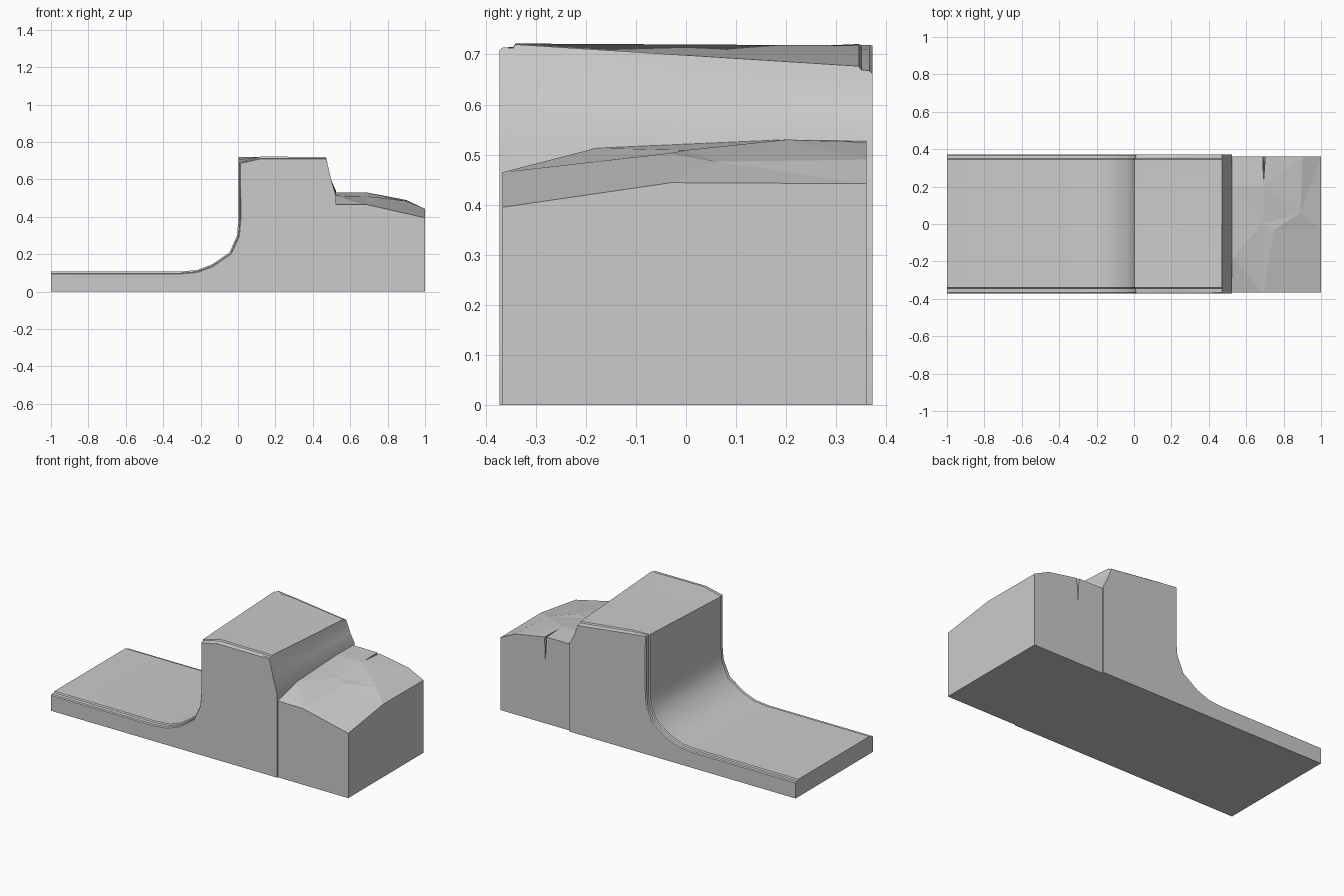
import bpy
import bmesh
from mathutils import Vector

if "Cube" in bpy.data.objects:
    bpy.data.objects.remove(bpy.data.objects["Cube"], do_unlink=True)

GREY = (0.6, 0.6, 0.6, 1.0)
grey = bpy.data.materials.new("plain grey")
grey.use_nodes = True
grey.diffuse_color = GREY
grey.node_tree.nodes["Principled BSDF"].inputs["Base Color"].default_value = GREY


def make_object(name, bm):
    bmesh.ops.recalc_face_normals(bm, faces=bm.faces)
    mesh = bpy.data.meshes.new(name)
    bm.to_mesh(mesh)
    bm.free()
    mesh.materials.append(grey)
    obj = bpy.data.objects.new(name, mesh)
    bpy.context.collection.objects.link(obj)
    return obj


# Ramp body: one profile lofted front to back, with a twisting top
# and a narrow lowered rim along both long edges
HALF = 0.372


def profile(y, inset):
    t = (y + HALF) / (2 * HALF)

    def mix(front, back):
        return front + (back - front) * t

    upper = [(-1, 0.107), (-0.31, 0.107), (-0.22, 0.115), (-0.14, 0.145),
             (-0.045, 0.21), (-0.005, 0.3), (0.002, 0.385),
             (0.002, mix(0.69, 0.722)), (0.12, mix(0.722, 0.718)),
             (0.47, mix(0.722, 0.675))]
    pts = [Vector(p) for p in upper]
    rim = []
    for i, p in enumerate(pts):
        a, b = pts[max(i - 1, 0)], pts[min(i + 1, len(pts) - 1)]
        along = (b - a).normalized()
        rim.append(p + Vector((along.y, -along.x)) * inset)
    rim[-1].x = 0.47
    slope = [(0.477, mix(0.69, 0.645)), (0.498, mix(0.6, 0.59)),
             (0.525, mix(0.505, 0.54)), (0.525, 0)]
    return [(-1, 0)] + [tuple(p) for p in rim] + slope


bm = bmesh.new()
rings = []
for y, inset in [(-HALF, 0.013), (-0.366, 0.008), (-0.345, 0.007), (-0.34, 0),
                 (0, 0), (0.345, 0), (0.35, 0.007), (0.366, 0.008), (HALF, 0.013)]:
    rings.append([bm.verts.new((x, y, z)) for x, z in profile(y, inset)])
for r, s in zip(rings, rings[1:]):
    for i in range(len(r)):
        j = (i + 1) % len(r)
        bm.faces.new((r[i], r[j], s[j], s[i]))
bm.faces.new(rings[0])
bm.faces.new(rings[-1])
body = make_object("ramp_body", bm)
bpy.ops.object.select_all(action='DESELECT')
body.select_set(True)
bpy.context.view_layer.objects.active = body
bpy.ops.object.shade_smooth_by_angle(angle=0.6)

# Rough block: faceted top pulled down to the floor
F, B = -0.366, 0.36
top = [(0.525, F, 0.465), (0.69, F, 0.465), (1, F, 0.395),
       (0.525, -0.18, 0.513), (0.69, 0, 0.509), (0.75, -0.03, 0.503),
       (1, -0.03, 0.444), (0.89, 0.06, 0.486), (0.525, 0.2, 0.53),
       (0.69, 0.2, 0.53), (0.525, B, 0.528), (0.69, B, 0.527),
       (0.9, B, 0.49), (1, B, 0.442)]
facets = [(0, 1, 4, 3), (1, 5, 4), (1, 2, 6, 5), (4, 5, 6, 7),
          (4, 7, 12, 11, 9), (7, 6, 13, 12), (3, 4, 9, 8), (8, 9, 11, 10)]
bm = bmesh.new()
verts = [bm.verts.new(p) for p in top]
for f in facets:
    bm.faces.new([verts[i] for i in f])
base = bmesh.ops.extrude_face_region(bm, geom=bm.faces[:], use_keep_orig=True)
for v in base["geom"]:
    if isinstance(v, bmesh.types.BMVert):
        v.co.z = 0
bmesh.ops.triangulate(bm, faces=bm.faces[:])
block = make_object("faceted_block", bm)

# Narrow wedge cutter for the crack in the back of the block
bm = bmesh.new()
tip, inner = bm.verts.new((0.697, B + 0.02, 0.35)), bm.verts.new((0.692, 0.2, 0.56))
left, right = bm.verts.new((0.686, B + 0.02, 0.56)), bm.verts.new((0.705, B + 0.02, 0.56))
for f in [(tip, left, right), (tip, left, inner), (tip, right, inner), (left, right, inner)]:
    bm.faces.new(f)
cutter = make_object("crack_cutter", bm)
cutter.hide_render = True
cutter.hide_viewport = True
cut = block.modifiers.new("crack", 'BOOLEAN')
cut.operation = 'DIFFERENCE'
cut.object = cutter
cut.solver = 'EXACT'
